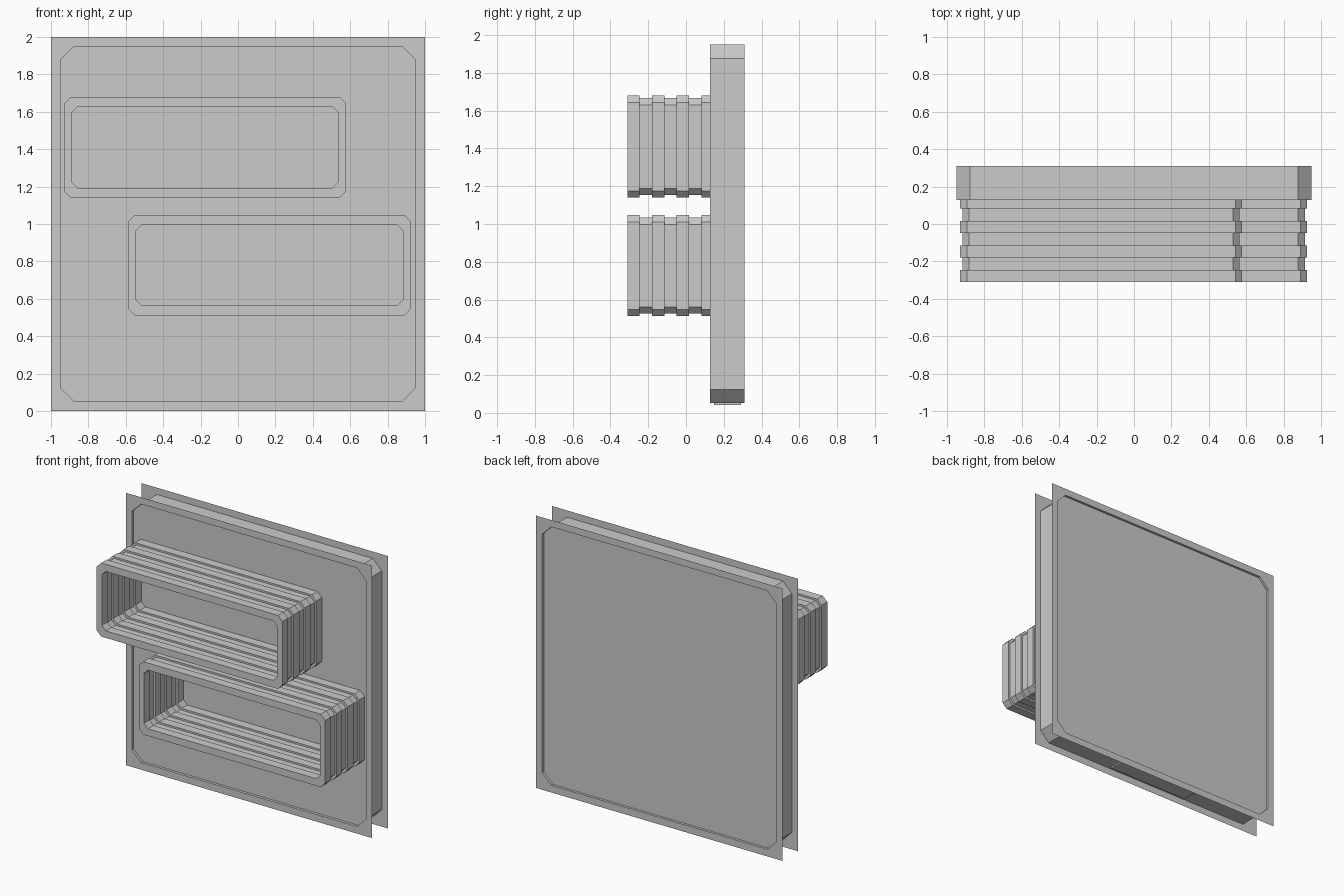
import bpy

if "Cube" in bpy.data.objects:
    bpy.data.objects.remove(bpy.data.objects["Cube"])

Y_FRONT, Y_BACK = 0.127, 0.311      # flange planes
R_FRONT, R_BACK = 0.147, 0.293      # recessed panel faces
Y_TIP = -0.311                      # open end of the bellows


def octagon(x0, x1, z0, z1, y, c):
    """Rectangle with chamfered corners, in the plane y."""
    return [(x0 + c, y, z0), (x1 - c, y, z0), (x1, y, z0 + c), (x1, y, z1 - c),
            (x1 - c, y, z1), (x0 + c, y, z1), (x0, y, z1 - c), (x0, y, z0 + c)]


def make(name, loops, cap=False, closed=False, bridge=True):
    """Bridge a series of 8-point loops into a mesh object."""
    verts = [v for lp in loops for v in lp]
    n = len(loops)
    faces = []
    for i in range(n if closed else n - 1):
        a, b = i * 8, ((i + 1) % n) * 8
        for k in range(8):
            q = (k + 1) % 8
            quad = (a + k, a + q, b + q, b + k)
            # drop points that coincide on square corners
            keep = []
            for j in quad:
                twin = next((m for m in keep if verts[m] == verts[j]), None)
                if twin is None:
                    keep.append(j)
            if len(keep) > 2:
                faces.append(keep)
    if cap:
        faces += [list(range(8)), list(range((n - 1) * 8, n * 8))]
    me = bpy.data.meshes.new(name)
    me.from_pydata(verts, [], faces)
    me.update()
    ob = bpy.data.objects.new(name, me)
    bpy.context.collection.objects.link(ob)
    return ob


def body_loop(y):
    return octagon(-0.95, 0.95, 0.052, 1.95, y, 0.073)


# Chamfered body, closed front and back slightly inside its rim
make("body_core", [body_loop(R_FRONT), body_loop(R_BACK)], cap=True)
make("front_rim", [body_loop(Y_FRONT), body_loop(R_FRONT)])
make("back_rim", [body_loop(R_BACK), body_loop(Y_BACK)])

# Thin square flanges around the body
for name, y in (("front_flange", Y_FRONT), ("back_flange", Y_BACK)):
    make(name, [octagon(-1, 1, 0, 2, y, 0), body_loop(y)])

# Block inside the body, showing just below its underside
bpy.ops.mesh.primitive_cube_add(size=1, location=(0, 0.22, 0.38))
block = bpy.context.object
block.name = "bottom_block"
block.scale = (0.66, 0.143, 0.676)


def bellows(name, x0, x1, z0, z1):
    """Ribbed duct: seven alternating wide and narrow rings, hollow."""
    step = (R_FRONT - Y_TIP) / 7
    outer, inner = [], []
    for i in range(7):
        narrow = i % 2
        o = 0.013 * narrow
        ix, iz = 0.042 - 0.013 * narrow, 0.052 - 0.013 * narrow
        for y in (Y_TIP + i * step, Y_TIP + (i + 1) * step):
            outer.append(octagon(x0 + o, x1 - o, z0 + o, z1 - o, y, 0.036))
            inner.append(octagon(x0 + ix, x1 - ix, z0 + iz, z1 - iz, y, 0.032))
    make(name, outer + inner[::-1], closed=True)


bellows("upper_bellows", -0.93, 0.578, 1.14, 1.68)
bellows("lower_bellows", -0.588, 0.926, 0.512, 1.047)

# Consistent outward normals
import bmesh
for ob in bpy.context.collection.objects:
    bm = bmesh.new()
    bm.from_mesh(ob.data)
    bmesh.ops.recalc_face_normals(bm, faces=bm.faces)
    bm.to_mesh(ob.data)
    bm.free()
